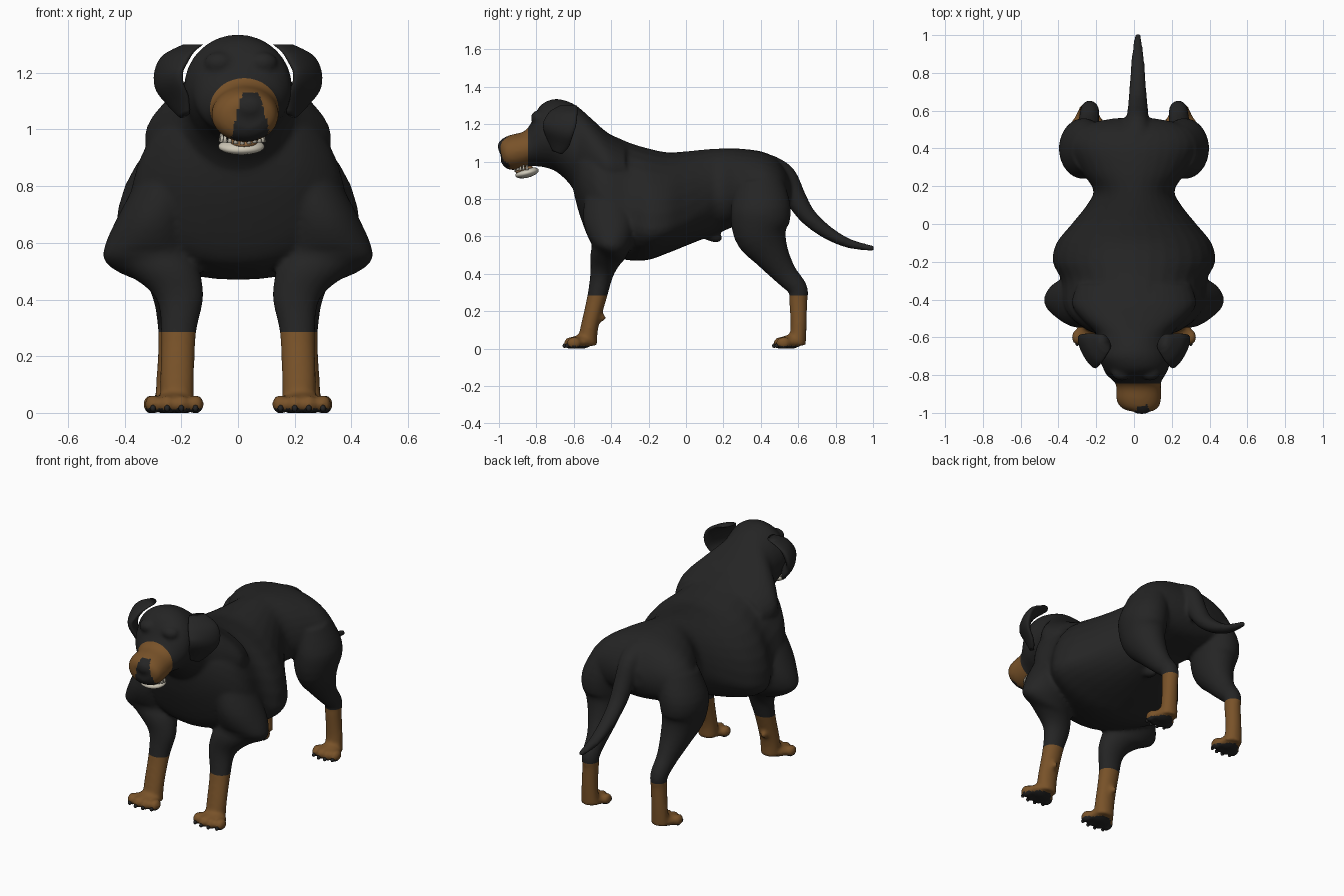
import bpy, bmesh, math
from mathutils import Vector, Matrix

cube = bpy.data.objects.get("Cube")
if cube:
    bpy.data.objects.remove(cube, do_unlink=True)


def material(name, r, g, b):
    mat = bpy.data.materials.new(name)
    mat.use_nodes = True
    mat.diffuse_color = (r, g, b, 1)
    node = mat.node_tree.nodes["Principled BSDF"]
    node.inputs["Base Color"].default_value = (r, g, b, 1)
    node.inputs["Roughness"].default_value = 0.8
    return mat


black = material("black_coat", 0.018, 0.018, 0.018)
tan = material("tan_coat", 0.19, 0.085, 0.022)
ivory = material("ivory_teeth", 0.62, 0.58, 0.48)
tongue_brown = material("tongue_brown", 0.32, 0.16, 0.06)


def smooth_rows(rows, steps=4):
    """Catmull-Rom interpolation of rows of numbers."""
    pts = [rows[0]] + list(rows) + [rows[-1]]
    out = []
    for a, b, c, d in zip(pts, pts[1:], pts[2:], pts[3:]):
        for i in range(steps):
            t = i / steps
            out.append([q + t / 2 * (r - p + t * (2 * p - 5 * q + 4 * r - s + t * (3 * (q - r) + s - p)))
                        for p, q, r, s in zip(a, b, c, d)])
    return out + [list(rows[-1])]


def skin(bm, rings):
    """Join rings of points into a closed skin."""
    loops = [[bm.verts.new(p) for p in ring] for ring in rings]
    n = len(loops[0])
    faces = [bm.faces.new((a[i], a[(i + 1) % n], b[(i + 1) % n], b[i]))
             for a, b in zip(loops, loops[1:]) for i in range(n)]
    faces += [bm.faces.new(loops[0]), bm.faces.new(loops[-1])]
    bmesh.ops.recalc_face_normals(bm, faces=faces)


ANGLES = [math.tau * i / 32 for i in range(32)]


def barrel(bm, rows):
    """Rows along y: y, top, widest height, bottom, half width, x offset."""
    rings = []
    for y, top, mid, bottom, w, x in smooth_rows(rows):
        rings.append([(x + w * math.cos(a), y,
                       mid + math.sin(a) * ((top - mid) if math.sin(a) > 0 else (mid - bottom)))
                      for a in ANGLES])
    skin(bm, rings)


def limb(bm, rows, side=1, matrix=Matrix()):
    """Rows along a path: x, y, z, half width, half depth."""
    rows = smooth_rows(rows)
    rings = []
    for i, (x, y, z, w, d) in enumerate(rows):
        before, after = rows[max(i - 1, 0)], rows[min(i + 1, len(rows) - 1)]
        v = Vector((0, before[2] - after[2], after[1] - before[1])).normalized()
        rings.append([])
        for a in ANGLES:
            p = matrix @ (Vector((x + w * math.cos(a), y, z)) + v * d * math.sin(a))
            rings[-1].append((p.x * side, p.y, p.z))
    skin(bm, rings)


def blob(bm, centre, radii, tilt=0):
    m = Matrix.Translation(centre) @ Matrix.Rotation(tilt, 4, "X") @ Matrix.Diagonal((*radii, 1))
    bmesh.ops.create_icosphere(bm, subdivisions=3, radius=1, matrix=m)


def finish(bm, name, *mats):
    mesh = bpy.data.meshes.new(name)
    bm.to_mesh(mesh)
    bm.free()
    obj = bpy.data.objects.new(name, mesh)
    bpy.context.collection.objects.link(obj)
    for mat in mats:
        mesh.materials.append(mat)
    mesh.shade_smooth()
    return obj


bm = bmesh.new()
# Torso: deep chest, narrow waist, broad rump
barrel(bm, [(-.605, 1.06, .95, .86, .10, 0), (-.57, 1.13, .9, .72, .23, 0),
            (-.5, 1.16, .82, .55, .33, 0), (-.42, 1.15, .72, .5, .38, 0),
            (-.3, 1.1, .67, .472, .385, 0), (-.2, 1.07, .64, .475, .43, 0),
            (-.1, 1.05, .65, .51, .41, 0), (0, 1.055, .69, .55, .33, 0),
            (.1, 1.065, .76, .59, .25, 0), (.18, 1.07, .82, .62, .215, 0),
            (.28, 1.07, .83, .66, .28, 0), (.4, 1.055, .83, .68, .34, 0),
            (.48, 1.02, .83, .7, .32, 0), (.53, .96, .84, .74, .25, 0), (.56, .9, .85, .8, .1, 0)])
# Neck, skull and muzzle
barrel(bm, [(-.32, 1.1, .95, .8, .3, 0), (-.42, 1.155, .97, .78, .33, 0),
            (-.5, 1.225, 1, .78, .28, 0), (-.58, 1.295, 1.05, .83, .2, 0),
            (-.64, 1.325, 1.12, .9, .185, 0), (-.7, 1.335, 1.15, .95, .19, 0),
            (-.76, 1.315, 1.14, .97, .175, .01), (-.8, 1.27, 1.11, .975, .155, .01),
            (-.835, 1.195, 1.08, .975, .125, .02), (-.87, 1.16, 1.06, .965, .118, .025),
            (-.93, 1.145, 1.05, .955, .118, .025), (-.97, 1.13, 1.05, .97, .1, .03),
            (-.99, 1.11, 1.06, 1, .065, .035)])
blob(bm, (.04, -.975, 1.08), (.055, .032, .042))
# Tail
limb(bm, [(.01, .44, .98, .09, .06), (.015, .53, .925, .062, .058), (.02, .585, .81, .056, .056),
          (.02, .65, .71, .05, .046), (.02, .75, .625, .042, .036), (.02, .87, .563, .034, .025),
          (.02, 1.006, .535, .016, .014)])
# Belly detail
blob(bm, (0, .13, .61), (.035, .07, .035), -.4)

for side in (1, -1):
    # Front leg with heavy elbow and shoulder
    limb(bm, [(.215, -.53, .02, .06, .055), (.215, -.515, .12, .06, .047),
              (.21, -.475, .28, .062, .052), (.205, -.45, .4, .082, .062),
              (.25, -.43, .48, .12, .085), (.305, -.41, .53, .16, .1),
              (.315, -.4, .59, .155, .12), (.29, -.41, .7, .13, .14), (.23, -.42, .85, .11, .12)], side)
    blob(bm, (side * .22, -.45, .165), (.02, .022, .022))
    # Hind leg with hock and thigh
    limb(bm, [(.24, .595, .02, .055, .045), (.24, .602, .12, .048, .043),
              (.235, .6, .25, .046, .048), (.235, .598, .32, .05, .052),
              (.24, .53, .4, .058, .065), (.25, .46, .5, .085, .095),
              (.265, .4, .62, .115, .145), (.265, .4, .75, .13, .16), (.21, .39, .9, .12, .13)], side)
    # Brow and cheek
    blob(bm, (side * .075 + .01, -.785, 1.235), (.055, .045, .04))
    # Paws and toes
    for x, y, width in ((.225, -.565, 1), (.245, .555, .85)):
        blob(bm, (side * x, y, .035), (.08 * width, .065, .037))
        for k in (-1.5, -.5, .5, 1.5):
            blob(bm, (side * x + k * .05 * width, y - .055 + abs(k) * .014, .03),
                 (.03 * width, .04, .034))

coat = finish(bm, "coat_body")

# Fuse the parts into one smooth skin
fuse = coat.modifiers.new("fuse", "REMESH")
fuse.mode = "VOXEL"
fuse.voxel_size = 0.011
soften = coat.modifiers.new("soften", "SMOOTH")
soften.factor = 0.5
soften.iterations = 5
fused = bpy.data.meshes.new_from_object(coat.evaluated_get(bpy.context.evaluated_depsgraph_get()))
bpy.data.objects.remove(coat, do_unlink=True)

# Cut clean edges for the tan markings and colour by position
bm = bmesh.new()
bm.from_mesh(fused)
STOCKING, MUZZLE = 0.285, -0.845
for point, normal in (((0, 0, STOCKING), (0, 0, 1)), ((0, MUZZLE, 0), (0, 1, 0))):
    bmesh.ops.bisect_plane(bm, geom=bm.verts[:] + bm.edges[:] + bm.faces[:],
                           plane_co=point, plane_no=normal)
for v in bm.verts:
    v.co.z = max(v.co.z, 0)
for f in bm.faces:
    c = f.calc_center_median()
    pad = c.z < 0.014
    nose = c.y < -0.945 and abs(c.x - .045) < .03 + .25 * (1.13 - c.z) and c.z < 1.13
    f.material_index = int((c.z < STOCKING and not pad) or (c.y < MUZZLE and not nose))
finish(bm, "body", black, tan)

# Hanging ears
for side, label in ((1, "left"), (-1, "right")):
    bm = bmesh.new()
    place = Matrix.Translation((.215, -.67, 1.175)) @ Matrix.Rotation(-.5, 4, "Z")
    limb(bm, [(-.07, .01, .125, .03, .05), (-.01, .01, .09, .032, .085), (.025, .01, .035, .03, .098),
              (.03, 0, -.02, .026, .09), (.0, -.015, -.08, .022, .065),
              (-.015, -.03, -.125, .012, .03)], side, place)
    finish(bm, label + "_ear", black)

# Lower jaw with a rim of teeth, and tongue
bm = bmesh.new()
blob(bm, (.012, -.85, .94), (.082, .065, .026), .25)
finish(bm, "lower_jaw", ivory)
bm = bmesh.new()
blob(bm, (.02, -.865, .957), (.05, .05, .017), .25)
finish(bm, "tongue", tongue_brown)

bm = bmesh.new()
for i in range(11):
    a = math.pi * i / 10
    spot = (.015 + .075 * math.cos(a), -.85 - .06 * math.sin(a), .962 + .008 * abs(math.cos(a)))
    bmesh.ops.create_cone(bm, cap_ends=True, segments=8, radius1=.009, radius2=.003, depth=.03,
                          matrix=Matrix.Translation(spot))
finish(bm, "teeth", ivory)

# Claws
bm = bmesh.new()
for side in (1, -1):
    for x, y, width in ((.225, -.565, 1), (.245, .555, .85)):
        for k in (-1.5, -.5, .5, 1.5):
            blob(bm, (side * x + k * .05 * width, y - .09 + abs(k) * .014, .016), (.01, .012, .012))
finish(bm, "claws", black)
